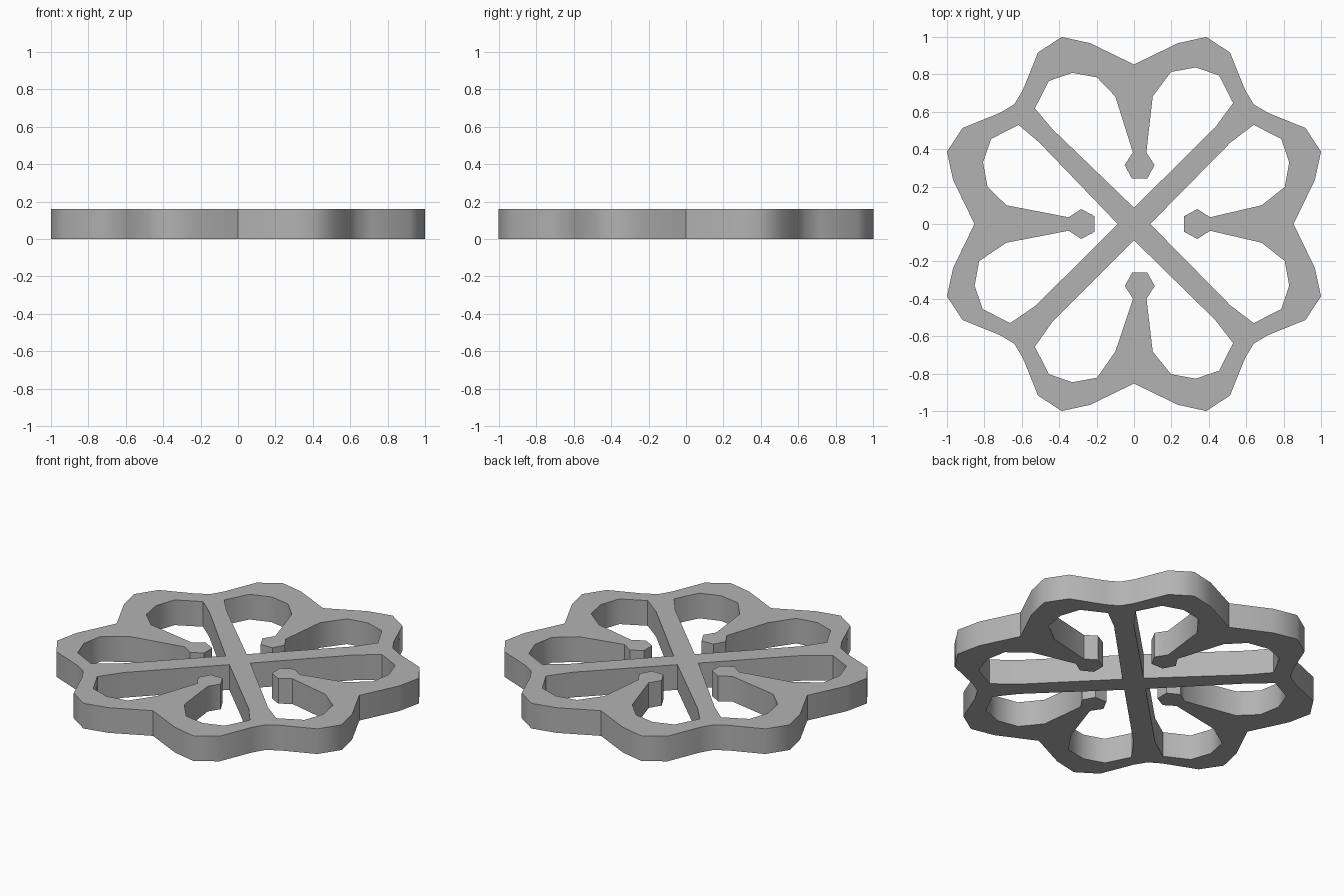
import bpy, bmesh, math

if "Cube" in bpy.data.objects:
    bpy.data.objects.remove(bpy.data.objects["Cube"])

HEIGHT = 0.16

# Half profiles as (sideways, outward) from the middle line of one petal
OUTLINE = [(0, .853), (.235, .967), (.387, 1.0), (.513, .917), (.595, .715), (.64, .64)]
POCKET = [(.435, .515), (.53, .64), (.455, .787), (.33, .83), (.198, .806), (.1, .682)]
PRONG = [(.036, .14), (.08, .072), (.041, 0)]          # outward measured from the tip

# angle, prong tip distance, prong sideways shift, pocket shifts on each side
PETALS = [(90, .243, .03, .007, -.022),
          (0, .267, 0, 0, 0),
          (270, .26, -.031, .016, -.003),
          (180, .21, 0, -.023, .022)]


def place(points, angle):
    """Turn (sideways, outward) points into x, y for a petal at this angle."""
    c, s = math.cos(math.radians(angle)), math.sin(math.radians(angle))
    return [(r * c + t * s, r * s - t * c) for t, r in points]


def opening(tip, shift, out_a, out_b):
    """Heart-shaped opening with the prong reaching in from the rim."""
    def side(sign, out):
        rim = [(sign * t, r + (out if i else out * .4) * (i < 5))
               for i, (t, r) in enumerate(POCKET)]
        prong = [(sign * t + shift, r + tip) for t, r in PRONG]
        return rim + prong
    return [(0, .087)] + side(1, out_a) + side(-1, out_b)[::-1]


def add_loop(curve, points):
    spline = curve.splines.new('POLY')
    spline.points.add(len(points) - 1)
    for p, (x, y) in zip(spline.points, points):
        p.co = (x, y, 0, 1)
    spline.use_cyclic_u = True


curve = bpy.data.curves.new("plate_profile", 'CURVE')
curve.dimensions = '2D'
curve.fill_mode = 'BOTH'
curve.extrude = HEIGHT / 2

# Scalloped outer edge
outer = []
for angle in (90, 0, 270, 180):
    mirrored = [(-t, r) for t, r in OUTLINE[:0:-1]][1:]
    outer += place(mirrored + OUTLINE, angle)
add_loop(curve, outer)

# Four openings leaving the diagonal cross and the prongs
for angle, *shape in PETALS:
    add_loop(curve, place(opening(*shape), angle))

plate = bpy.data.objects.new("scalloped_plate", curve)
bpy.context.collection.objects.link(plate)
plate.location.z = HEIGHT / 2
bpy.context.view_layer.objects.active = plate
plate.select_set(True)
bpy.ops.object.convert(target='MESH')
plate = bpy.context.object

# Weld the caps to the walls
bm = bmesh.new()
bm.from_mesh(plate.data)
bmesh.ops.remove_doubles(bm, verts=bm.verts, dist=1e-4)
bmesh.ops.recalc_face_normals(bm, faces=bm.faces)
bm.to_mesh(plate.data)
bm.free()

# Soft scallops, sharp rims and corners
bpy.ops.object.shade_smooth_by_angle(angle=math.radians(46))

# Dark grey finish
grey = bpy.data.materials.new("dark_grey")
grey.diffuse_color = (.45, .45, .45, 1)
grey.use_nodes = True
grey.node_tree.nodes["Principled BSDF"].inputs["Base Color"].default_value = grey.diffuse_color
plate.data.materials.clear()
plate.data.materials.append(grey)
